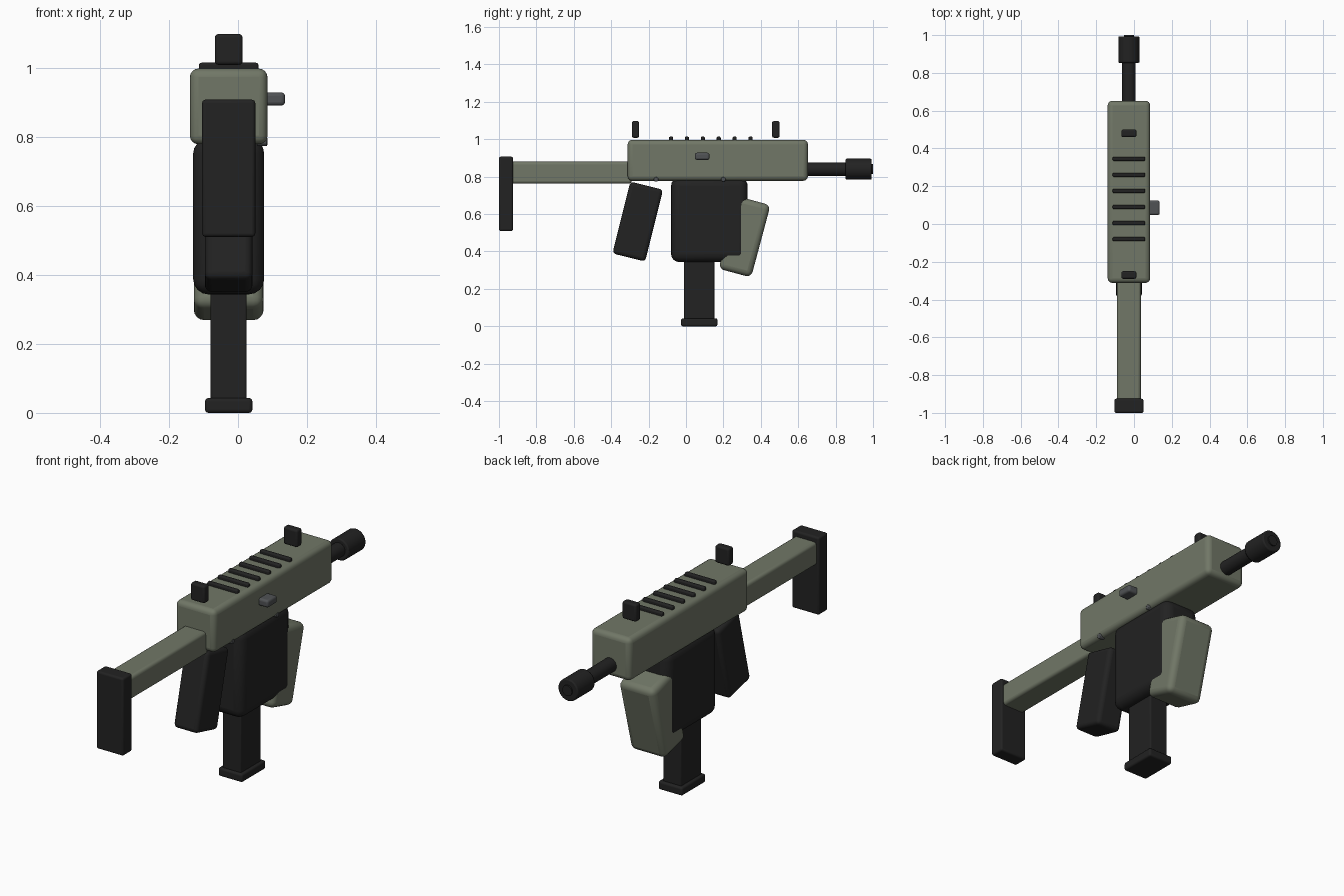
import bpy
import bmesh
from math import radians
from mathutils import Matrix

cube = bpy.data.objects.get("Cube")
if cube:
    bpy.data.objects.remove(cube, do_unlink=True)

CX = -0.027   # centre plane of the body


def material(name, rgb):
    m = bpy.data.materials.new(name)
    m.use_nodes = True
    m.diffuse_color = (*rgb, 1)
    bsdf = next(n for n in m.node_tree.nodes if n.type == 'BSDF_PRINCIPLED')
    bsdf.inputs["Base Color"].default_value = (*rgb, 1)
    return m


GREEN = material("olive green", (0.165, 0.185, 0.135))
BLACK = material("matte black", (0.016, 0.016, 0.016))
GREY = material("steel grey", (0.08, 0.085, 0.09))


def finish(bm, name, mat, bevel, segments):
    mesh = bpy.data.meshes.new(name)
    bm.to_mesh(mesh)
    bm.free()
    mesh.materials.append(mat)
    ob = bpy.data.objects.new(name, mesh)
    bpy.context.collection.objects.link(ob)
    if bevel:
        mod = ob.modifiers.new("rounded edges", 'BEVEL')
        mod.width = bevel
        mod.segments = segments
        mod.limit_method = 'ANGLE'
        mod.angle_limit = radians(40)
    bpy.ops.object.select_all(action='DESELECT')
    ob.select_set(True)
    bpy.context.view_layer.objects.active = ob
    bpy.ops.object.shade_smooth_by_angle(angle=radians(35))
    return ob


def box(name, mat, width, y, z, bevel, x=CX, tilt=0):
    """Rounded box spanning the y and z ranges, optionally pitched."""
    bm = bmesh.new()
    bmesh.ops.create_cube(bm, size=1, matrix=Matrix.Diagonal(
        (width, y[1] - y[0], z[1] - z[0], 1)))
    ob = finish(bm, name, mat, bevel, 4)
    ob.location = (x, sum(y) / 2, sum(z) / 2)
    ob.rotation_euler.x = radians(tilt)
    return ob


def rod(name, mat, radius, start, length, axis, bevel=0, sides=32):
    """Cylinder from a start point along the x or y axis."""
    bm = bmesh.new()
    bmesh.ops.create_cone(bm, cap_ends=True, segments=sides, radius1=radius,
                          radius2=radius, depth=length,
                          matrix=Matrix.Translation((0, 0, length / 2)))
    turn = Matrix.Rotation(radians(90), 4, 'Y') if axis == 'X' else Matrix.Rotation(radians(-90), 4, 'X')
    bmesh.ops.transform(bm, matrix=turn, verts=bm.verts)
    ob = finish(bm, name, mat, bevel, 2)
    ob.location = start
    return ob


# Main body and stock
box("receiver", GREEN, 0.225, (-0.312, 0.652), (0.778, 0.997), 0.025)
box("stock_tube", GREEN, 0.126, (-0.95, -0.29), (0.763, 0.88), 0.015)
box("butt_plate", BLACK, 0.154, (-1.0, -0.925), (0.51, 0.907), 0.01)

# Barrel and muzzle
rod("barrel", BLACK, 0.036, (CX, 0.62, 0.84), 0.26, 'Y')
rod("muzzle", BLACK, 0.056, (CX, 0.853, 0.84), 0.14, 'Y', 0.006)
rod("bore", BLACK, 0.027, (CX, 0.97, 0.84), 0.03, 'Y')

# Grips, magazine well and magazine
box("magazine_well", BLACK, 0.206, (-0.08, 0.33), (0.343, 0.795), 0.045)
box("rear_grip", BLACK, 0.138, (-0.348, -0.168), (0.362, 0.758), 0.02, tilt=-14)
box("foregrip", GREEN, 0.202, (0.223, 0.403), (0.278, 0.678), 0.03, tilt=-15)
box("magazine", BLACK, 0.104, (-0.012, 0.152), (0.03, 0.4), 0.006)
box("magazine_base", BLACK, 0.137, (-0.026, 0.168), (0.0, 0.043), 0.01)

# Sights and cooling ribs along the top
for name, y in (("rear_sight", -0.27), ("front_sight", 0.48)):
    box(name, BLACK, 0.08, (y - 0.02, y + 0.02), (1.008, 1.097), 0.01)
for i in range(6):
    y = -0.08 + 0.085 * i
    box(f"top_rib_{i + 1}", BLACK, 0.172, (y - 0.011, y + 0.011),
        (0.985, 1.014), 0.007)

# Charging knob and side pins
box("charging_knob", GREY, 0.075, (0.047, 0.125), (0.89, 0.928), 0.011, x=0.0985)
for name, y in (("rear_pin", -0.16), ("front_pin", 0.2)):
    rod(name, GREY, 0.013, (0.055, y, 0.786), 0.03, 'X', 0.003, 16)
